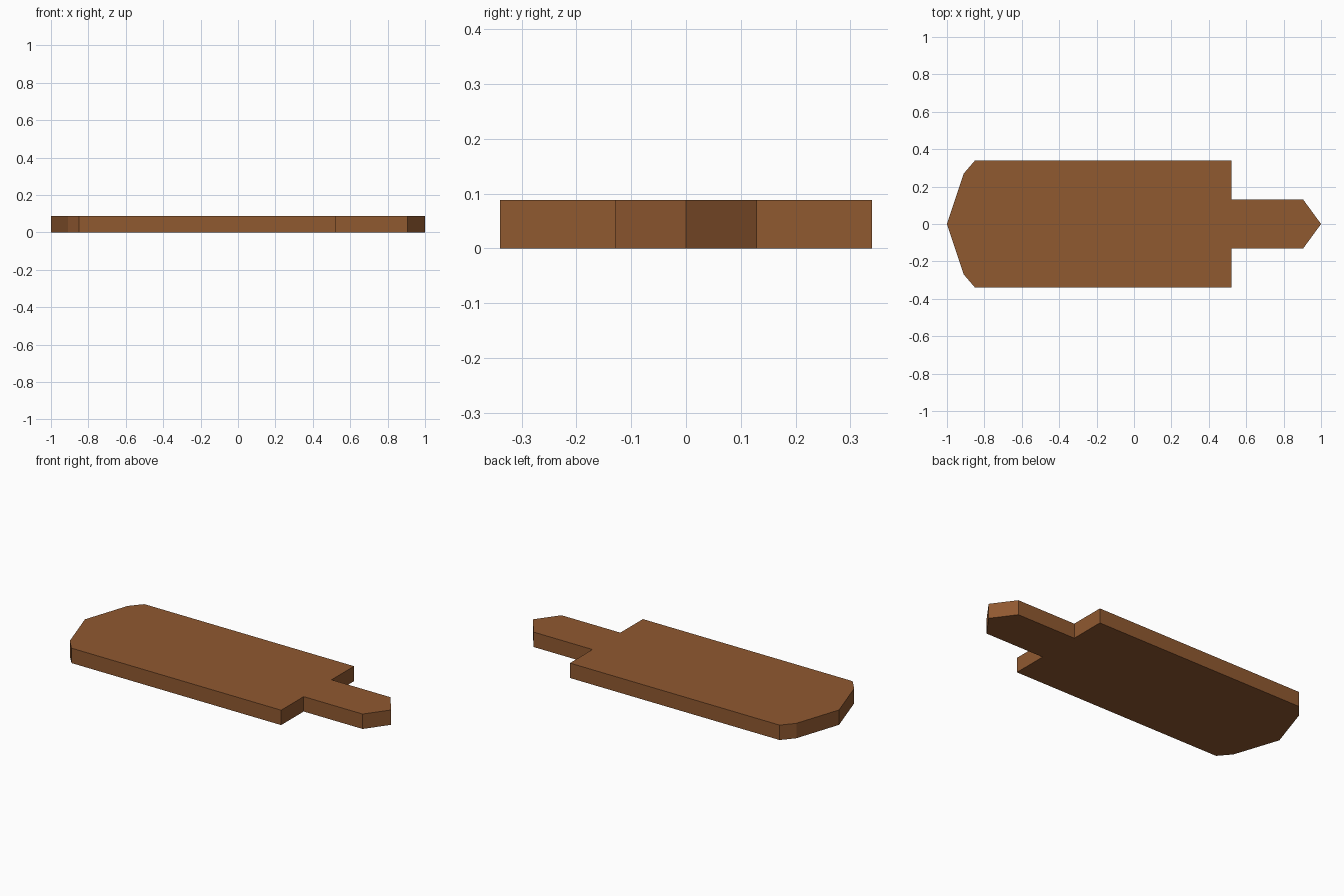
import bpy
import bmesh

if "Cube" in bpy.data.objects:
    bpy.data.objects.remove(bpy.data.objects["Cube"])

THICKNESS = 0.088

# Wood colour
wood = bpy.data.materials.new("brown wood")
wood.diffuse_color = (0.28, 0.10, 0.030, 1.0)
wood.use_nodes = True
wood.node_tree.nodes["Principled BSDF"].inputs["Base Color"].default_value = wood.diffuse_color

# Half outline of the board, from blunt tip to handle tip
half = [(-1.0, 0.0), (-0.91, 0.27), (-0.85, 0.34), (0.52, 0.34),
        (0.52, 0.13), (0.905, 0.13), (1.0, 0.0)]
# Mirror it across y = 0 for the full outline (counter-clockwise)
outline = [(x, -y) for x, y in half] + half[-2:0:-1]

# Flat paddle board: outline face extruded upward
bm = bmesh.new()
base = bm.faces.new([bm.verts.new((x, y, 0.0)) for x, y in outline])
result = bmesh.ops.extrude_face_region(bm, geom=[base], use_keep_orig=True)
top = [v for v in result["geom"] if isinstance(v, bmesh.types.BMVert)]
bmesh.ops.translate(bm, verts=top, vec=(0, 0, THICKNESS))
bmesh.ops.recalc_face_normals(bm, faces=bm.faces)

mesh = bpy.data.meshes.new("paddle_board")
bm.to_mesh(mesh)
bm.free()
mesh.materials.append(wood)
board = bpy.data.objects.new("paddle_board", mesh)
bpy.context.collection.objects.link(board)
